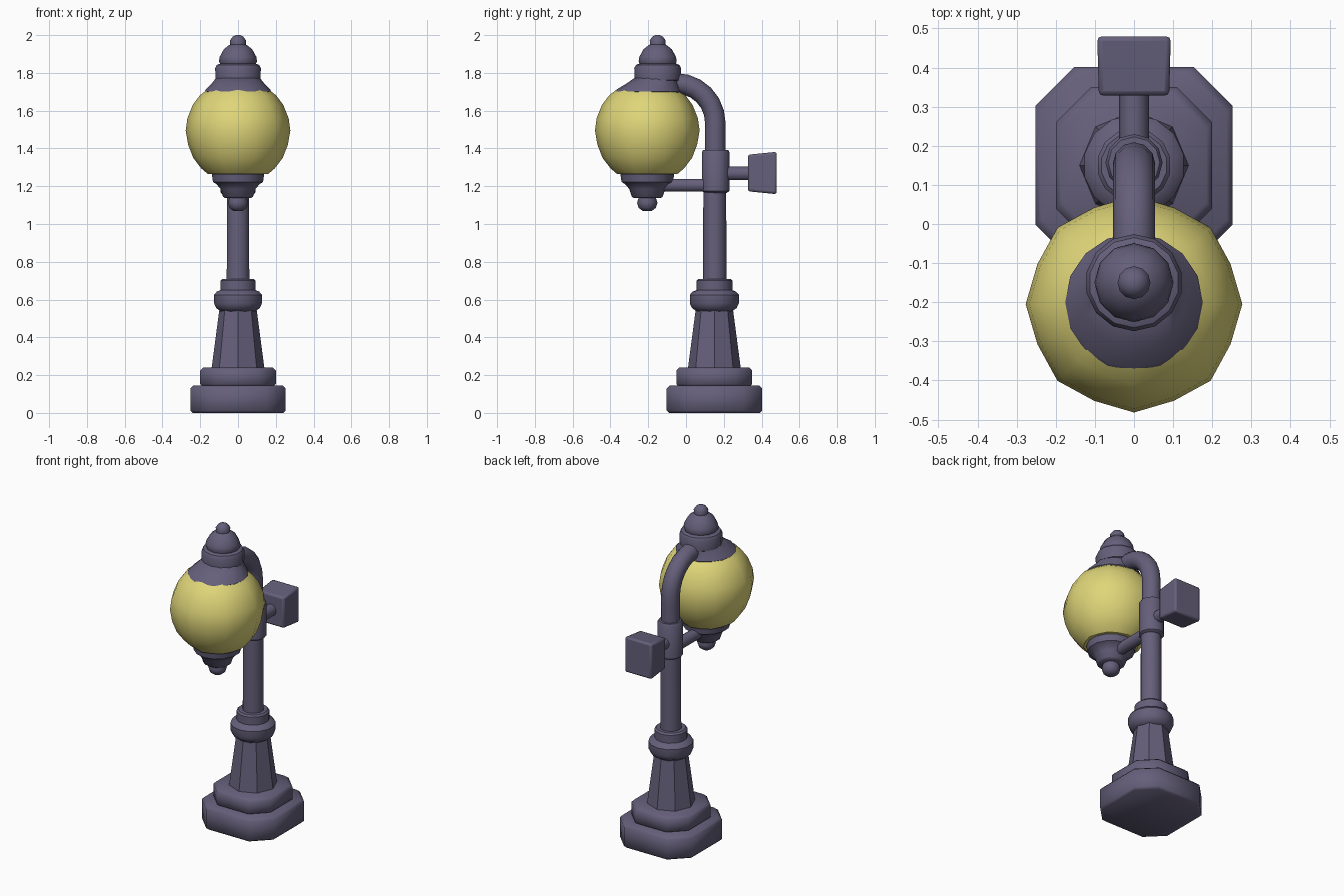
import bpy, math
from mathutils import Vector

if "Cube" in bpy.data.objects:
    bpy.data.objects.remove(bpy.data.objects["Cube"])


def material(name, rgb):
    m = bpy.data.materials.new(name)
    m.diffuse_color = (*rgb, 1)
    m.use_nodes = True
    m.node_tree.nodes["Principled BSDF"].inputs["Base Color"].default_value = m.diffuse_color
    return m


METAL = material("slate_purple", (0.130, 0.115, 0.195))
GLASS = material("warm_yellow", (0.74, 0.67, 0.19))


def loft(name, rings, mat=METAL, angle=40):
    """Skin equal-length rings of points and cap both ends."""
    n = len(rings[0])
    verts = [p for r in rings for p in r]
    faces = [(i * n + j, i * n + (j + 1) % n, (i + 1) * n + (j + 1) % n, (i + 1) * n + j)
             for i in range(len(rings) - 1) for j in range(n)]
    faces += [tuple(reversed(range(n))), tuple(range(len(verts) - n, len(verts)))]
    me = bpy.data.meshes.new(name)
    me.from_pydata(verts, [], faces)
    me.materials.append(mat)
    ob = bpy.data.objects.new(name, me)
    bpy.context.collection.objects.link(ob)
    bpy.ops.object.select_all(action='DESELECT')
    ob.select_set(True)
    bpy.context.view_layer.objects.active = ob
    bpy.ops.object.shade_smooth_by_angle(angle=math.radians(angle))
    return ob


def circle(r, z, y, n, ridge=1.0):
    """Horizontal ring; every second point is scaled by ridge."""
    return [(r * (ridge if j % 2 else 1) * math.sin(-2 * math.pi * j / n),
             y + r * (ridge if j % 2 else 1) * -math.cos(2 * math.pi * j / n) * 1, z)
            for j in range(n)][::-1]


def lathe(name, profile, y, n=14, mat=METAL, ridge=1.0, angle=40):
    """Profile points are (radius, z) or (radius, z, own centre y)."""
    return loft(name, [circle(p[0], p[1], p[2] if len(p) > 2 else y, n, ridge)
                       for p in profile], mat, angle)


def tube(name, path, r, n=12):
    """Round bar along a path of (y, z) points."""
    pts = [Vector((0, *p)) for p in path]
    rings = []
    for i, p in enumerate(pts):
        t = (pts[min(i + 1, len(pts) - 1)] - pts[max(i - 1, 0)]).normalized()
        side = Vector((1, 0, 0))
        up = t.cross(side)
        rings.append([tuple(p + r * (math.cos(a) * side + math.sin(a) * up))
                      for a in (2 * math.pi * j / n for j in range(n))])
    return loft(name, rings)


def plinth(name, half, cut, z0, z1):
    """Square slab with cut corners and softened rims."""
    rings = []
    for inset, z in ((.012, z0), (0, z0 + .012), (0, z1 - .015), (.015, z1)):
        h, k = half - inset, half - inset - cut
        rings.append([(x, POLE_Y + y, z) for x, y in
                      ((h, -k), (h, k), (k, h), (-k, h), (-h, k), (-h, -k), (-k, -h), (k, -h))])
    return loft(name, rings, angle=50)


POLE_Y, GLOBE_Y, CAP_Y = 0.15, -0.205, -0.15

# stepped base
plinth("base_lower", 0.252, 0.10, 0.0, 0.145)
plinth("base_upper", 0.20, 0.09, 0.14, 0.24)

# tapered foot, collar and pole
lathe("tapered_foot", [(.140, .235), (.097, .56)], POLE_Y, 8)
lathe("foot_collar", [(.09, .535), (.118, .555), (.13, .58), (.13, .625), (.115, .642),
                      (.095, .65), (.095, .70), (.085, .71)], POLE_Y, 14)
lathe("pole", [(.063, .70), (.060, 1.20)], POLE_Y + .002, 10)
lathe("bracket_sleeve", [(.06, 1.165), (.073, 1.175), (.073, 1.38), (.066, 1.392)], POLE_Y + .007, 12)

# swan neck arm
neck = [(.155, 1.36), (.155, 1.50)]
neck += [(-.055 + .21 * math.cos(a), 1.535 + .21 * math.sin(a))
         for a in (math.radians(d) for d in range(0, 91, 15))]
neck += [(-.15, 1.76)]
tube("neck_arm", neck, .054)

# lamp globe with eight ridged panels
globe = [(.160, 1.265), (.195, 1.295), (.237, 1.35), (.264, 1.42), (.277, 1.495),
         (.268, 1.56), (.240, 1.63), (.203, 1.68), (.165, 1.71)]
lathe("globe", globe, GLOBE_Y, 16, GLASS, .965, 35)

# cap leaning back to the finial
lathe("cap", [(.165, 1.690, -.20), (.176, 1.702, -.20), (.170, 1.712, -.198), (.138, 1.745, -.175),
              (.115, 1.775, -.155)], CAP_Y, 16)
lathe("cap_ring", [(.10, 1.75), (.122, 1.762), (.124, 1.825), (.115, 1.842), (.095, 1.85)], CAP_Y, 14)
lathe("cap_dome", [(.094, 1.845), (.101, 1.862), (.097, 1.885), (.075, 1.925), (.05, 1.945),
                   (.041, 1.950), (.042, 1.972), (.028, 1.992), (.012, 2.0)], CAP_Y, 12)

# cup under the globe and its drop finial
lathe("lower_cup", [(.07, 1.137), (.082, 1.145), (.095, 1.185), (.118, 1.212), (.136, 1.222),
                    (.142, 1.262), (.130, 1.277)], GLOBE_Y, 14)
lathe("drop_finial", [(.025, 1.070), (.045, 1.085), (.054, 1.112), (.045, 1.142)], GLOBE_Y, 12)

# cup bracket and rear stem
tube("cup_bracket", [(-.2, 1.205), (.15, 1.205)], .036, 10)
tube("rear_stem", [(.15, 1.268), (.36, 1.268)], .038, 10)

# rear box, flaring slightly backwards
box = loft("rear_box", [[(w * sx, y, 1.27 + h * sz) for sx, sz in ((1, -1), (1, 1), (-1, 1), (-1, -1))]
                        for y, w, h in ((.328, .090, .097), (.48, .094, .112))])
bev = box.modifiers.new("soft_edges", 'BEVEL')
bev.width, bev.segments = .012, 2

# make every shell face outward
import bmesh
for ob in bpy.context.collection.objects:
    bm = bmesh.new()
    bm.from_mesh(ob.data)
    bmesh.ops.recalc_face_normals(bm, faces=bm.faces)
    bm.to_mesh(ob.data)
    bm.free()
